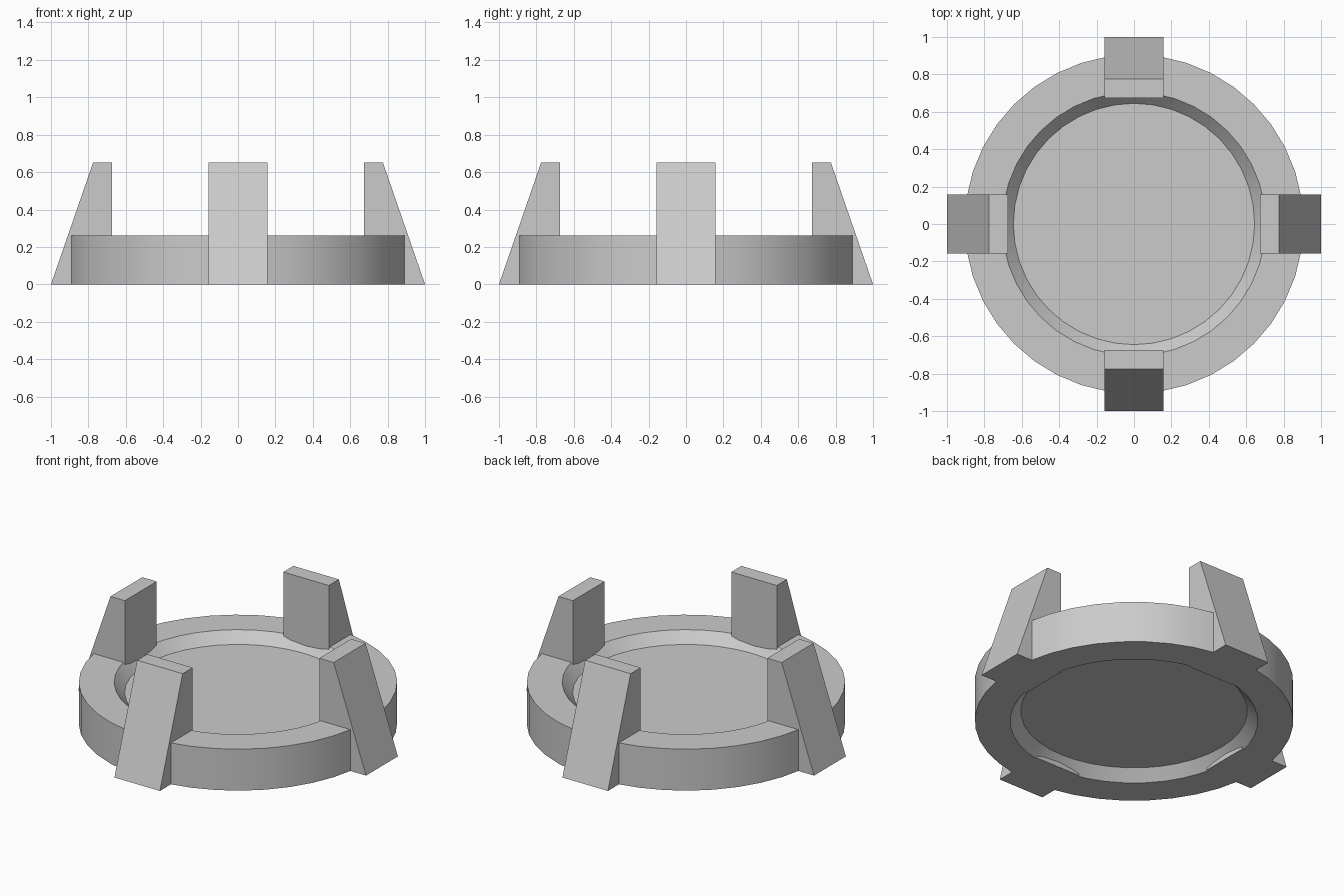
import bpy, bmesh
from math import radians
from mathutils import Matrix, Vector

if "Cube" in bpy.data.objects:
    bpy.data.objects.remove(bpy.data.objects["Cube"])


def new_object(name, bm):
    bmesh.ops.recalc_face_normals(bm, faces=bm.faces[:])
    mesh = bpy.data.meshes.new(name)
    bm.to_mesh(mesh)
    bm.free()
    ob = bpy.data.objects.new(name, mesh)
    bpy.context.collection.objects.link(ob)
    return ob


# Round base: outer ring with bevelled recesses and a centre disc
SIDES = 40
profile = [(0, .065), (.645, .065), (.705, 0), (.906, 0),
           (.906, .26), (.705, .26), (.645, .195), (0, .195)]
bm = bmesh.new()
pts = [bm.verts.new((r, 0, z)) for r, z in profile]
edges = [bm.edges.new(p) for p in zip(pts, pts[1:])]
bmesh.ops.spin(bm, geom=pts + edges, cent=(0, 0, 0), axis=(0, 0, 1),
               angle=radians(360), steps=SIDES, use_duplicate=False)
bmesh.ops.remove_doubles(bm, verts=bm.verts[:], dist=1e-4)
base = new_object("base_with_prongs", bm)


# Four tapered prongs, one on each side
def prong(angle):
    section = [(.675, 0), (1.0, 0), (.775, .65), (.675, .65)]
    bm = bmesh.new()
    face = bm.faces.new([bm.verts.new((x, -.158, z)) for x, z in section])
    out = bmesh.ops.extrude_face_region(bm, geom=[face])
    moved = [g for g in out["geom"] if isinstance(g, bmesh.types.BMVert)]
    bmesh.ops.translate(bm, verts=moved, vec=Vector((0, .316, 0)))
    bmesh.ops.rotate(bm, verts=bm.verts[:], cent=(0, 0, 0),
                     matrix=Matrix.Rotation(radians(angle), 3, 'Z'))
    return new_object("prong", bm)


# Fuse the prongs into the base
bpy.context.view_layer.objects.active = base
base.select_set(True)
for angle in (0, 90, 180, 270):
    part = prong(angle)
    mod = base.modifiers.new("union", 'BOOLEAN')
    mod.operation = 'UNION'
    mod.solver = 'EXACT'
    mod.object = part
    bpy.ops.object.modifier_apply(modifier=mod.name)
    bpy.data.objects.remove(part)

bpy.ops.object.shade_smooth_by_angle(angle=radians(25))
